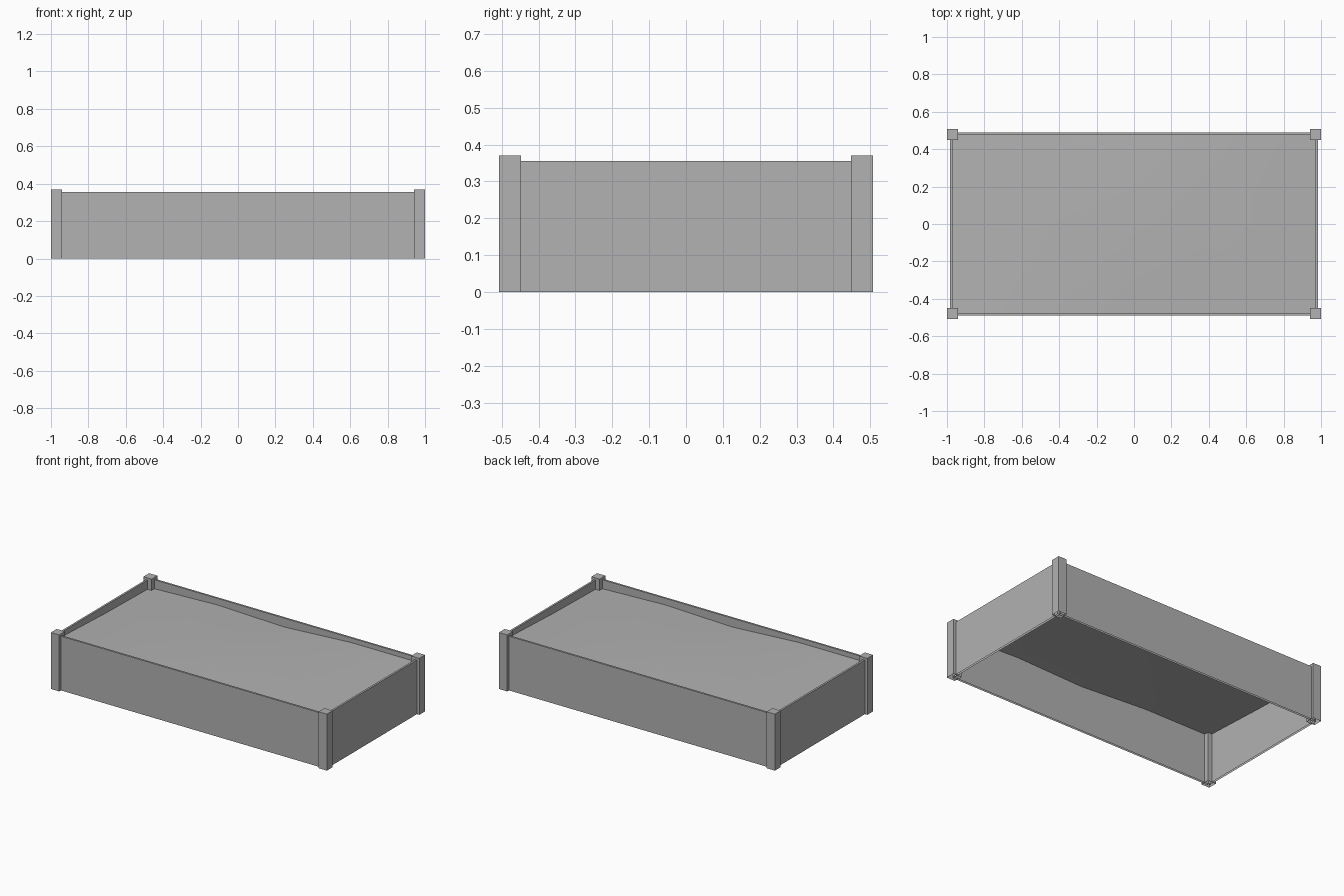
import bpy
import bmesh
from mathutils import Matrix, Vector

cube = bpy.data.objects.get("Cube")
if cube:
    bpy.data.objects.remove(cube)

# One plain grey for the whole planter
grey = bpy.data.materials.new("plain_grey")
grey.use_nodes = True
tone = (0.445, 0.445, 0.445, 1)
grey.diffuse_color = tone
grey.node_tree.nodes["Principled BSDF"].inputs["Base Color"].default_value = tone


def add_object(name, bm):
    mesh = bpy.data.meshes.new(name)
    bm.to_mesh(mesh)
    bm.free()
    mesh.materials.append(grey)
    obj = bpy.data.objects.new(name, mesh)
    bpy.context.collection.objects.link(obj)
    return obj


def open_box(name, x, y, width, depth, height):
    """Box standing on the ground, without its underside."""
    bm = bmesh.new()
    place = Matrix.Translation((x, y, height / 2)) @ Matrix.Diagonal((width, depth, height, 1))
    bmesh.ops.create_cube(bm, size=1, matrix=place)
    under = [f for f in bm.faces if f.normal.z < -0.5 or f.calc_center_median().z < 0.001]
    bmesh.ops.delete(bm, geom=under, context='FACES_ONLY')
    return add_object(name, bm)


POST = 0.06
POST_X, POST_Y = 0.97, 0.478
BOARD_X, BOARD_Y = 0.976, 0.484
THICK = 0.013

# Corner posts
for side, sx in (("right", -1), ("left", 1)):
    for end, sy in (("front", -1), ("back", 1)):
        open_box(f"{end}_{side}_post", sx * POST_X, sy * POST_Y, POST, POST, 0.37)

# Side boards
for end, sy in (("front", -1), ("back", 1)):
    open_box(f"{end}_board", 0, sy * BOARD_Y, 2 * POST_X, THICK, 0.355)
for side, sx in (("right", -1), ("left", 1)):
    open_box(f"{side}_board", sx * BOARD_X, 0, THICK, 2 * POST_Y, 0.355)

# Gently uneven soil sheet, the same when turned half way round
back_row = [0.295, 0.312, 0.297, 0.325, 0.325]
middle_row = [0.305, 0.32, 0.325, 0.32, 0.305]
rows = [back_row[::-1], middle_row, back_row]
bm = bmesh.new()
grid = []
for j, row in enumerate(rows):
    grid.append([bm.verts.new(Vector(((i / 2 - 1) * 0.97, (j - 1) * 0.478, z)))
                 for i, z in enumerate(row)])
for low, high in zip(grid, grid[1:]):
    for i in range(len(low) - 1):
        bm.faces.new((low[i], low[i + 1], high[i + 1], high[i])).smooth = True
add_object("soil", bm)
